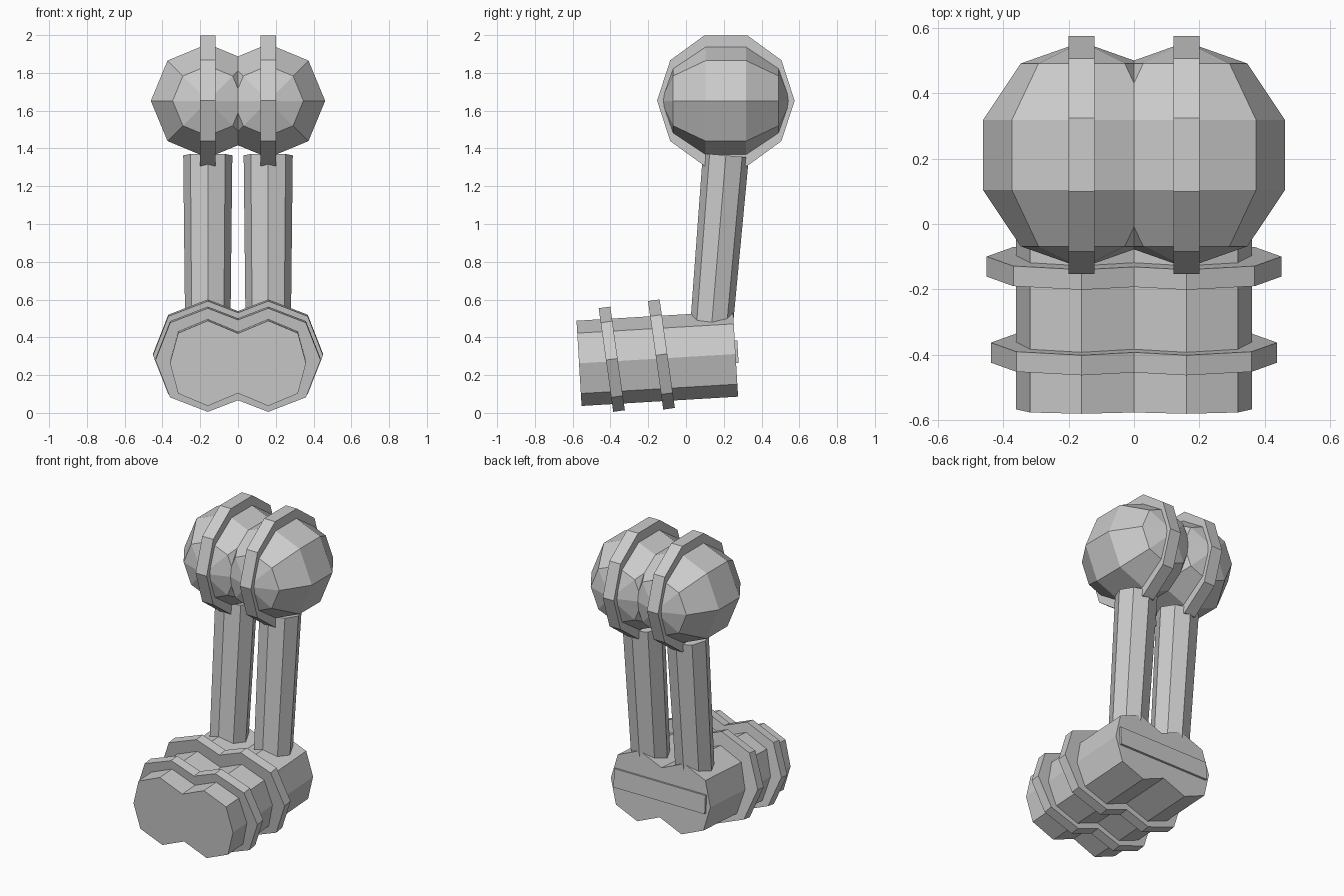
import bpy, bmesh
from math import radians, pi, cos, sin
from mathutils import Matrix

if "Cube" in bpy.data.objects:
    bpy.data.objects.remove(bpy.data.objects["Cube"])


def finish(name, bm, loc=(0, 0, 0), tilt=0):
    bmesh.ops.recalc_face_normals(bm, faces=bm.faces[:])
    me = bpy.data.meshes.new(name)
    bm.to_mesh(me)
    bm.free()
    ob = bpy.data.objects.new(name, me)
    ob.location = loc
    ob.rotation_euler = (radians(tilt), 0, 0)
    bpy.context.collection.objects.link(ob)
    return ob


def extrude_y(pts, depth):
    """Prism from an (x, z) outline, centred along y."""
    bm = bmesh.new()
    face = bm.faces.new([bm.verts.new((x, -depth / 2, z)) for x, z in pts])
    res = bmesh.ops.extrude_face_region(bm, geom=[face])
    new = [v for v in res["geom"] if isinstance(v, bmesh.types.BMVert)]
    bmesh.ops.translate(bm, verts=new, vec=(0, depth, 0))
    return bm


def twin_octagon(rx, dx, dz, rz, c=0.16):
    """Outline of two overlapping octagons side by side."""
    notch = rz - (rz - dz) * c / dx
    right = [(0, notch), (c, rz), (c + dx, dz), (c + rx, 0),
             (c + dx, -dz), (c, -rz), (0, -notch)]
    return right + [(-x, z) for x, z in right[-2:0:-1]]


# Twin-barrel base
finish("base_body", extrude_y(twin_octagon(0.20, 0.157, 0.16, 0.226), 0.83),
       (0, -0.152, 0.287), 3.4)

# Straps around the base
for name, r, y, z in (("front_base_strap", 0.277, -0.393, 0.284),
                      ("rear_base_strap", 0.29, -0.13, 0.309)):
    finish(name, extrude_y(twin_octagon(r, r * 0.72, r * 0.72, r), 0.062),
           (0, y, z), 8)

# Flat bar on the back of the base
bm = bmesh.new()
bmesh.ops.create_cube(bm, size=1)
bmesh.ops.scale(bm, vec=(0.66, 0.06, 0.12), verts=bm.verts[:])
finish("back_bar", bm, (0, 0.245, 0.322), 3.4)

for side, x in (("left", -0.16), ("right", 0.16)):
    # Leaning octagonal column
    bm = bmesh.new()
    bmesh.ops.create_cone(bm, cap_ends=True, segments=8, radius1=0.12,
                          radius2=0.13, depth=0.91)
    bmesh.ops.scale(bm, vec=(1, 0.94, 1), verts=bm.verts[:])
    finish(side + "_column", bm, (x, 0.173, 0.91), -4.8)

    # Faceted ball with poles facing front and back
    bm = bmesh.new()
    bmesh.ops.create_uvsphere(bm, u_segments=8, v_segments=5, radius=1)
    bmesh.ops.scale(bm, vec=(0.317, 0.317, 0.345), verts=bm.verts[:])
    bmesh.ops.rotate(bm, verts=bm.verts[:], matrix=Matrix.Rotation(pi / 2, 3, 'X'))
    finish(side + "_ball", bm, (x, 0.211, 1.652))

    # Ten-sided strap over the ball
    pts = [(0.364 * cos(i * pi / 5), 0.364 * sin(i * pi / 5)) for i in range(10)]
    bm = extrude_y(pts, 0.08)
    bmesh.ops.rotate(bm, verts=bm.verts[:], matrix=Matrix.Rotation(pi / 2, 3, 'Z'))
    finish(side + "_ball_strap", bm, (x, 0.211, 1.653))
